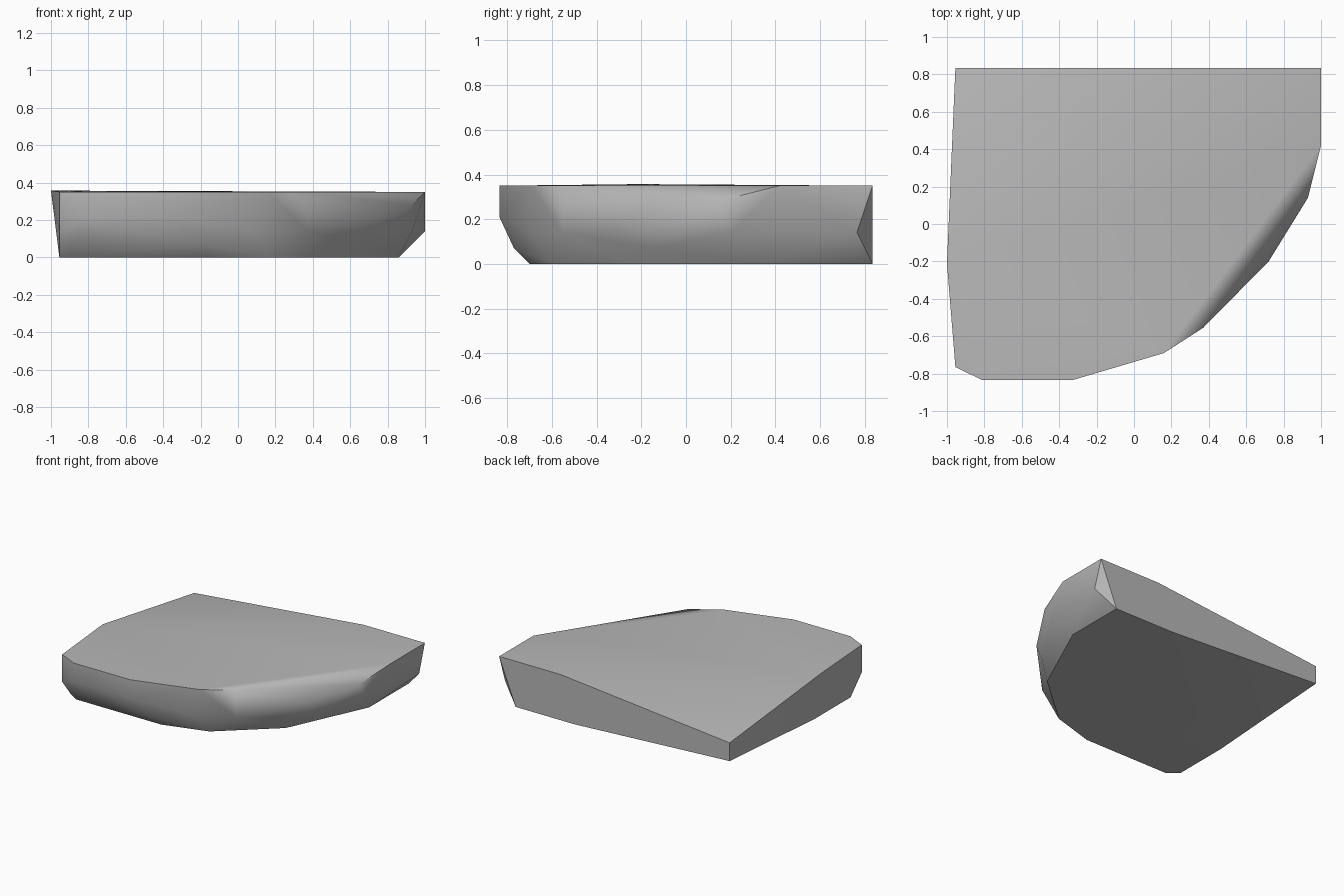
import bpy
import bmesh
import math

default_cube = bpy.data.objects.get("Cube")
if default_cube:
    bpy.data.objects.remove(default_cube, do_unlink=True)


def make_material(name, linear_grey):
    """Flat matte material with the same viewport and render colour."""
    colour = (linear_grey, linear_grey, linear_grey, 1)
    material = bpy.data.materials.new(name)
    material.use_nodes = True
    material.diffuse_color = colour
    shader = material.node_tree.nodes["Principled BSDF"]
    shader.inputs["Base Color"].default_value = colour
    shader.inputs["Roughness"].default_value = 0.9
    return material


def make_slab(name, levels, material):
    """Wrap a convex stone skin around corner points grouped by height."""
    mesh = bpy.data.meshes.new(name)
    bm = bmesh.new()
    for height, corners in levels:
        for x, y in corners:
            bm.verts.new((x, y, height))
    hull = bmesh.ops.convex_hull(bm, input=bm.verts[:])
    leftover = set(hull["geom_interior"]) | set(hull["geom_unused"])
    inner_verts = [item for item in leftover if isinstance(item, bmesh.types.BMVert)]
    bmesh.ops.delete(bm, geom=inner_verts, context="VERTS")
    # Merge the flat triangles into clean broad faces
    bmesh.ops.dissolve_limit(
        bm, angle_limit=math.radians(0.5), verts=bm.verts[:], edges=bm.edges[:]
    )
    bmesh.ops.recalc_face_normals(bm, faces=bm.faces[:])
    bm.to_mesh(mesh)
    bm.free()
    mesh.materials.append(material)
    slab = bpy.data.objects.new(name, mesh)
    bpy.context.collection.objects.link(slab)
    return slab


BACK = 0.835
FRONT = -0.835
LEFT_SIDE = -0.955

slab_levels = [
    # Flat underside
    (0, [(0.86, BACK), (0.86, 0.36), (0.58, -0.25), (0.18, -0.6), (-0.16, -0.7),
         (-0.88, -0.7), (LEFT_SIDE, -0.63), (LEFT_SIDE, -0.2), (0.36, BACK)]),
    # Lower bevel and the lifted thin corner
    (0.07, [(LEFT_SIDE, BACK), (-0.88, -0.77), (-0.18, -0.77), (0.72, -0.14)]),
    # Belly of the rounded side
    (0.14, [(LEFT_SIDE, -0.765), (0.1, -0.7), (0.37, -0.555), (0.93, 0.2), (1, 0.765)]),
    # Front wall base, chipped lip and top of the thin corner
    (0.21, [(-0.81, FRONT), (-0.33, FRONT), (0.72, -0.2), (LEFT_SIDE, BACK)]),
    (0.28, [(0.93, 0.14)]),
    # Top outline
    (0.35, [(LEFT_SIDE, -0.765), (-0.81, FRONT), (-0.33, FRONT), (0.16, -0.69),
            (0.37, -0.555), (1, 0.42), (1, BACK), (0.48, BACK)]),
    # Highest point on the side edge
    (0.357, [(-1, -0.21)]),
]

stone_grey = make_material("stone_grey", 0.48)
stone_slab = make_slab("stone_slab", slab_levels, stone_grey)

# Soft shading over the worn side, crisp rim
bpy.ops.object.select_all(action="DESELECT")
stone_slab.select_set(True)
bpy.context.view_layer.objects.active = stone_slab
bpy.ops.object.shade_smooth_by_angle(angle=math.radians(40))
